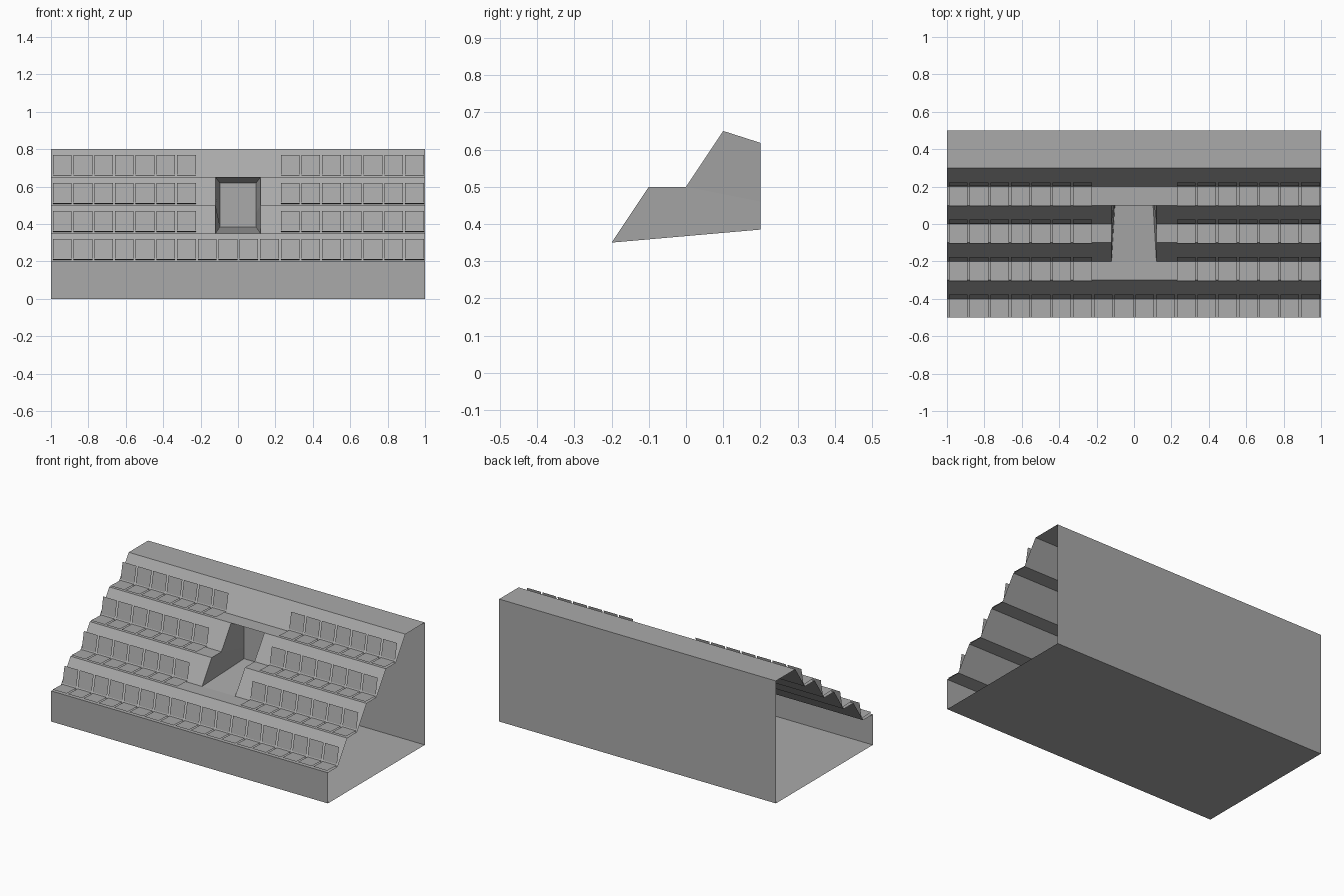
import bpy, bmesh

cube = bpy.data.objects.get("Cube")
if cube:
    bpy.data.objects.remove(cube, do_unlink=True)

grey = bpy.data.materials.new("concrete_grey")
colour = (0.4, 0.4, 0.4, 1)
grey.diffuse_color = colour
grey.use_nodes = True
grey.node_tree.nodes["Principled BSDF"].inputs["Base Color"].default_value = colour

ROWS = 4
TREAD, RISE, RUN = 0.1, 0.15, 0.1
FRONT, BASE, HALF = -0.5, 0.2, 1.0
DOOR, DOOR_BACK = 0.12, 0.096


def add_face(bm, points):
    bm.faces.new([bm.verts.new(p) for p in points])


def finish(bm, name):
    bmesh.ops.remove_doubles(bm, verts=bm.verts, dist=0.0001)
    mesh = bpy.data.meshes.new(name)
    bm.to_mesh(mesh)
    bm.free()
    mesh.materials.append(grey)
    obj = bpy.data.objects.new(name, mesh)
    bpy.context.collection.objects.link(obj)
    return obj


def row_start(row):
    return FRONT + row * (TREAD + RUN), BASE + row * RISE


# Stepped stand shell, open at both ends, with a gap for the entrance
profile = [(FRONT, 0)]
for row in range(ROWS):
    y, z = row_start(row)
    profile += [(y, z), (y + TREAD, z)]
profile += [(0.3, 0.8), (0.5, 0.8), (0.5, 0)]
stations = [-HALF, -DOOR, DOOR, HALF]
bm = bmesh.new()
for i, a in enumerate(profile):
    b = profile[(i + 1) % len(profile)]
    for s in range(3):
        if s == 1 and 4 <= i <= 6:
            continue
        x0, x1 = stations[s], stations[s + 1]
        add_face(bm, [(x0, *a), (x1, *a), (x1, *b), (x0, *b)])
finish(bm, "stepped_stand")

# Entrance recess, narrowing towards its back wall
low, mid, shelf, high = profile[4:8]
back_y, back_low, back_mid, back_high = 0.2, 0.385, 0.46, 0.618
bm = bmesh.new()
for side in (-1, 1):
    xf, xb = side * DOOR, side * DOOR_BACK
    lower = [(xf, *low), (xb, back_y, back_low), (xb, back_y, back_mid), (xf, *shelf), (xf, *mid)]
    upper = [(xf, *shelf), (xb, back_y, back_mid), (xb, back_y, back_high), (xf, *high)]
    for wall in (lower, upper):
        add_face(bm, wall if side < 0 else wall[::-1])
D, B = DOOR, DOOR_BACK
add_face(bm, [(-D, *low), (D, *low), (B, back_y, back_low), (-B, back_y, back_low)])
add_face(bm, [(D, *high), (-D, *high), (-B, back_y, back_high), (B, back_y, back_high)])
add_face(bm, [(-B, back_y, back_low), (B, back_y, back_low),
              (B, back_y, back_high), (-B, back_y, back_high)])
finish(bm, "entrance_recess")

# Rows of thin seats: a flat pan and a leaning back
SEATS, PITCH, WIDTH = 18, 0.1108, 0.1
for row in range(ROWS):
    y, z = row_start(row)
    lip = 0.005 if row else 0
    pan = [(y - lip, z + 0.012), (y + TREAD, z + 0.008)]
    back = [(y + 0.102, z + 0.015), (y + 0.123, z + 0.12)]
    bm = bmesh.new()
    for seat in range(SEATS):
        if row and 7 <= seat <= 10:
            continue
        x0 = -0.99 + seat * PITCH
        x1 = x0 + WIDTH
        for a, b in (pan, back):
            add_face(bm, [(x0, *a), (x1, *a), (x1, *b), (x0, *b)])
    finish(bm, f"seat_row_{row + 1}")
